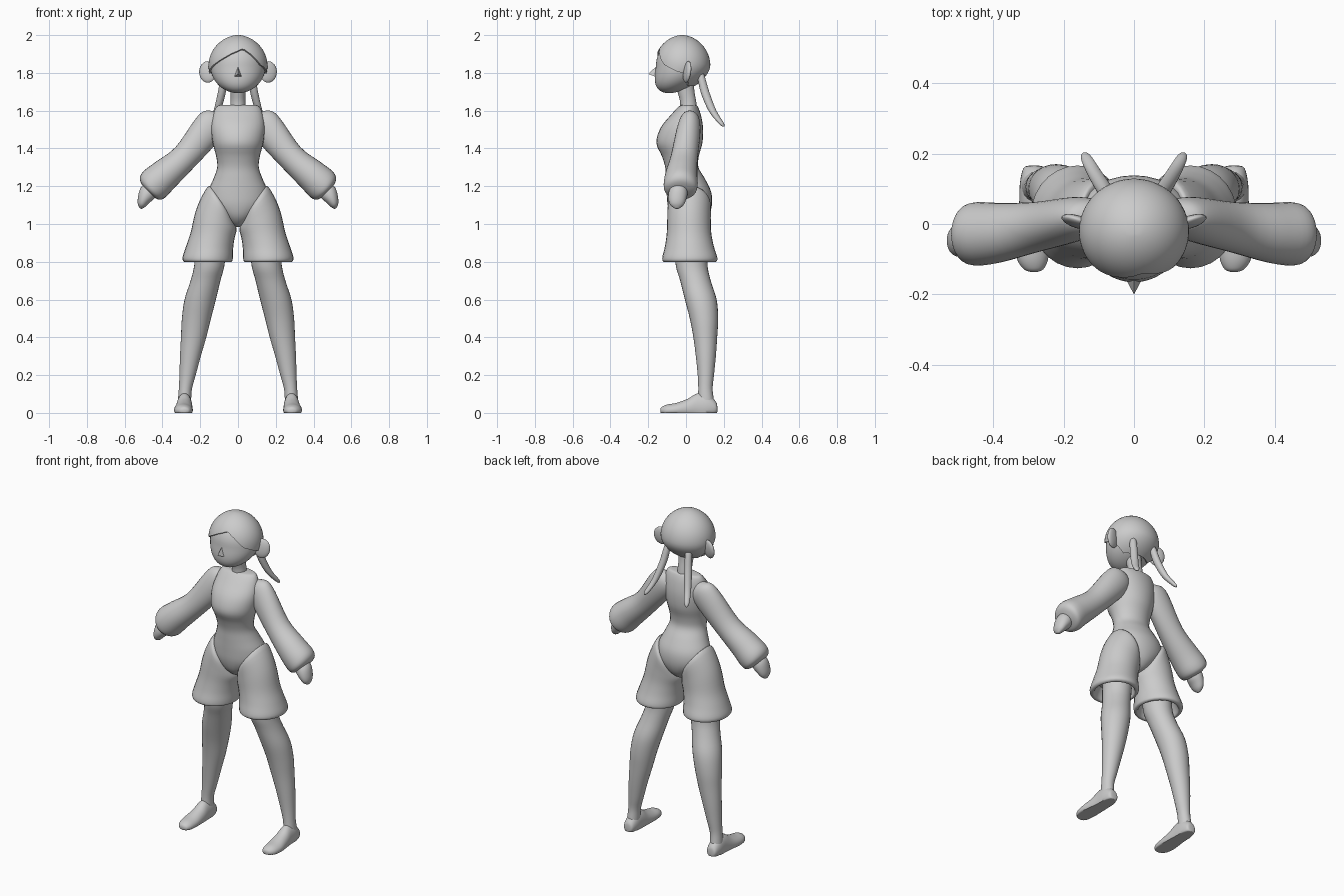
import bpy, bmesh, math
from mathutils import Vector

grey = bpy.data.materials.new("plain_grey")
grey.diffuse_color = (0.6, 0.6, 0.6, 1)
SEG = 28


def finish(name, bm, mirror=False, angle=60):
    bmesh.ops.recalc_face_normals(bm, faces=bm.faces)
    me = bpy.data.meshes.new(name)
    bm.to_mesh(me)
    bm.free()
    me.materials.append(grey)
    ob = bpy.data.objects.new(name, me)
    bpy.context.collection.objects.link(ob)
    bpy.ops.object.select_all(action='DESELECT')
    ob.select_set(True)
    bpy.context.view_layer.objects.active = ob
    bpy.ops.object.shade_smooth_by_angle(angle=math.radians(angle))
    if mirror:
        m = ob.modifiers.new("mirror", 'MIRROR')
        m.use_clip = False
        m.use_mirror_merge = False
    return ob


def catmull(a, b, c, d, t):
    return tuple(0.5 * (2 * q + (r - p) * t + (2 * p - 5 * q + 4 * r - s) * t * t
                        + (3 * q - p - 3 * r + s) * t ** 3)
                 for p, q, r, s in zip(a, b, c, d))


def skin(bm, rings):
    for r0, r1 in zip(rings, rings[1:]):
        n = len(r0)
        for i in range(n):
            bm.faces.new((r0[i], r0[(i + 1) % n], r1[(i + 1) % n], r1[i]))


def loft(name, sections, mirror=False, v=Vector((0, 1, 0)), steps=4, floor=False):
    """Sections are x, y, z, radius across, radius along v, tilt in degrees."""
    s = [tuple(q) + (0,) * (6 - len(q)) for q in sections]
    p = [s[0]] + s + [s[-1]]
    smooth = [catmull(*p[i:i + 4], k / steps) for i in range(len(s) - 1) for k in range(steps)]
    smooth.append(s[-1])
    bm = bmesh.new()
    rings = []
    for x, y, z, ru, rv, a in smooth:
        a = math.radians(a)
        u = Vector((math.cos(a), 0, math.sin(a)))
        ring = []
        for i in range(SEG):
            t = 2 * math.pi * i / SEG
            co = Vector((x, y, z)) + u * (ru * math.cos(t)) + v * (rv * math.sin(t))
            if floor:
                co.z = max(co.z, 0)
            ring.append(bm.verts.new(co))
        rings.append(ring)
    skin(bm, rings)
    bm.faces.new(rings[0])
    bm.faces.new(rings[-1])
    return finish(name, bm, mirror)


def skull(phi, az, grow):
    """Point on the head shape: phi from the crown, az from the front."""
    c, s = math.cos(phi), math.sin(phi)
    shift = -0.02 - 0.07 * max(0, -c) ** 1.5
    return Vector(((0.146 + grow) * s * math.sin(az),
                   shift - (0.139 + grow) * s * math.cos(az),
                   1.838 + (0.153 + grow) * c + (0.008 if c < 0 else 0.008 * s) * -c))


def cap(name, grow, depth, rows, lip):
    """Skull surface from the crown down to depth(azimuth)."""
    n = 72
    bm = bmesh.new()
    rings = []
    for j in range(1, rows + 1 + lip):
        ring = []
        for i in range(n):
            az = -math.pi + 2 * math.pi * i / n
            inner = j > rows
            phi = depth(az) * min(j, rows) / rows
            ring.append(bm.verts.new(skull(phi, az, -0.015 if inner else grow)))
        rings.append(ring)
    skin(bm, rings)
    bm.faces.new(rings[0])
    if not lip:
        bm.faces.new(rings[-1])
    return finish(name, bm, angle=50)


# Parted hairline: azimuth in degrees, height
hairline = [(-180, 1.73), (-130, 1.73), (-95, 1.80), (-70, 1.825), (-45, 1.86), (-15, 1.905),
            (8, 1.93), (14, 1.93), (30, 1.90), (50, 1.845), (80, 1.81), (95, 1.80),
            (130, 1.73), (180, 1.73)]


def hair_depth(az):
    d = math.degrees(az)
    for (a, za), (b, zb) in zip(hairline, hairline[1:]):
        if d <= b:
            z = za + (zb - za) * (d - a) / (b - a)
            break
    else:
        z = hairline[-1][1]
    return math.acos(max(-1, min(1, (z - 1.84) / 0.16)))


# Head, hair, nose, ears
cap("head", 0, lambda az: math.pi * 0.985, 28, 0)
cap("hair", 0.010, hair_depth, 20, 1)

bm = bmesh.new()
base = [bm.verts.new(c) for c in ((-0.032, -0.14, 1.77), (0.032, -0.14, 1.77), (0, -0.14, 1.85))]
tip = bm.verts.new((0, -0.2, 1.795))
bm.faces.new(base)
for i in range(3):
    bm.faces.new((base[i], base[(i + 1) % 3], tip))
finish("nose", bm, angle=20)

bm = bmesh.new()
bmesh.ops.create_uvsphere(bm, u_segments=20, v_segments=12, radius=1)
ca, sa = math.cos(0.3), math.sin(0.3)
for w in bm.verts:
    x, y, z = w.co.x * 0.048, w.co.y * 0.017, w.co.z * 0.057
    w.co = (0.160 + x * ca - y * sa, 0.006 + x * sa + y * ca + z * 0.12, 1.805 + z)
finish("ears", bm, mirror=True)

# Two thin hanging hair tails
loft("hair_tails", [(0.068, 0.070, 1.82, 0.006, 0.006), (0.072, 0.078, 1.79, 0.018, 0.018),
                    (0.085, 0.10, 1.70, 0.021, 0.023), (0.11, 0.14, 1.60, 0.019, 0.021),
                    (0.135, 0.185, 1.535, 0.015, 0.015), (0.142, 0.198, 1.515, 0.004, 0.004)],
     mirror=True)

# Neck and torso
loft("neck", [(0, 0.015, 1.56, 0.05, 0.05), (0, 0.012, 1.64, 0.040, 0.043),
              (0, 0.0, 1.70, 0.040, 0.045), (0, -0.01, 1.76, 0.045, 0.05)])
loft("torso", [(0, 0.015, 1.63, 0.085, 0.035), (0, 0.012, 1.622, 0.112, 0.05),
               (0, 0.0, 1.58, 0.132, 0.078), (0, -0.022, 1.51, 0.143, 0.112),
               (0, -0.035, 1.43, 0.134, 0.122), (0, -0.03, 1.36, 0.116, 0.098),
               (0, -0.022, 1.30, 0.110, 0.088), (0, -0.003, 1.24, 0.130, 0.103),
               (0, 0.015, 1.17, 0.158, 0.118), (0, 0.02, 1.10, 0.155, 0.117),
               (0, 0.02, 1.04, 0.095, 0.098), (0, 0.02, 1.0, 0.045, 0.06),
               (0, 0.02, 0.985, 0.01, 0.02)])

# Puffed sleeves and simple hands
loft("sleeves", [(0.095, 0.02, 1.585, 0.025, 0.02, 30), (0.12, 0.02, 1.55, 0.075, 0.05, 40),
                 (0.175, 0.012, 1.485, 0.085, 0.064, 50), (0.285, -0.01, 1.35, 0.073, 0.072, 50),
                 (0.385, -0.025, 1.262, 0.084, 0.085, 50), (0.445, -0.028, 1.208, 0.090, 0.09, 49),
                 (0.470, -0.029, 1.182, 0.072, 0.08, 47), (0.478, -0.03, 1.172, 0.03, 0.045, 45)],
     mirror=True)
loft("hands", [(0.45, -0.038, 1.20, 0.04, 0.04, 40), (0.478, -0.042, 1.165, 0.046, 0.05, 38),
               (0.498, -0.046, 1.13, 0.035, 0.047, 28), (0.511, -0.048, 1.10, 0.022, 0.034, 25),
               (0.516, -0.048, 1.082, 0.006, 0.01, 25)], mirror=True)

# Flared shorts with a rolled hem
loft("shorts", [(0.085, 0.02, 1.115, 0.095, 0.085, 53), (0.092, 0.018, 1.105, 0.114, 0.112, 53),
                (0.113, 0.016, 1.03, 0.119, 0.115, 28), (0.132, 0.016, 0.95, 0.117, 0.118, 7),
                (0.150, 0.018, 0.88, 0.125, 0.130, 1), (0.160, 0.02, 0.825, 0.133, 0.145),
                (0.160, 0.02, 0.803, 0.129, 0.142), (0.160, 0.02, 0.800, 0.112, 0.122),
                (0.157, 0.02, 0.83, 0.103, 0.112), (0.152, 0.02, 0.87, 0.09, 0.10)], mirror=True)

# Legs and feet
loft("legs", [(0.14, 0.025, 0.90, 0.082, 0.088), (0.152, 0.03, 0.78, 0.080, 0.084),
              (0.172, 0.05, 0.70, 0.079, 0.081), (0.200, 0.078, 0.60, 0.083, 0.084),
              (0.220, 0.095, 0.50, 0.077, 0.075), (0.235, 0.102, 0.40, 0.067, 0.063),
              (0.252, 0.105, 0.30, 0.055, 0.053), (0.267, 0.105, 0.20, 0.043, 0.043),
              (0.278, 0.103, 0.13, 0.035, 0.038), (0.283, 0.105, 0.07, 0.035, 0.042),
              (0.285, 0.108, 0.02, 0.036, 0.045)], mirror=True)
loft("feet", [(0.284, 0.166, 0.02, 0.012, 0.012), (0.284, 0.158, 0.025, 0.030, 0.035),
              (0.284, 0.115, 0.03, 0.040, 0.068), (0.284, 0.06, 0.028, 0.042, 0.075),
              (0.286, 0.01, 0.02, 0.046, 0.055), (0.289, -0.05, 0.015, 0.050, 0.038),
              (0.288, -0.10, 0.012, 0.044, 0.032), (0.285, -0.128, 0.012, 0.028, 0.020),
              (0.284, -0.136, 0.012, 0.010, 0.008)],
     mirror=True, v=Vector((0, 0, 1)), floor=True)
